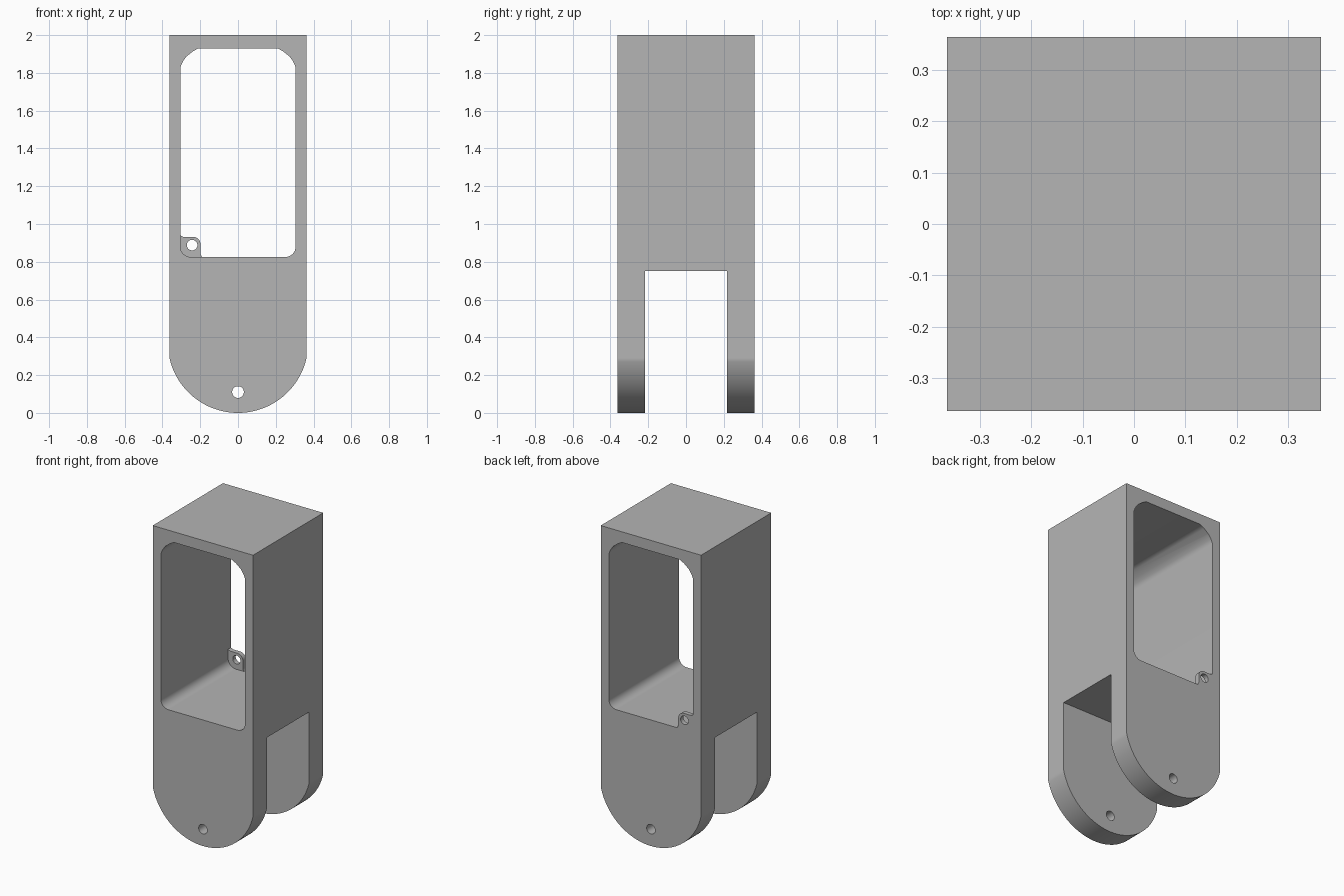
import bpy, bmesh
from math import sin, cos, pi, asin, radians

cube = bpy.data.objects.get("Cube")
if cube:
    bpy.data.objects.remove(cube, do_unlink=True)

grey = bpy.data.materials.new("plain grey")
grey.use_nodes = True
colour = (0.46, 0.46, 0.46, 1)
grey.diffuse_color = colour
grey.node_tree.nodes["Principled BSDF"].inputs["Base Color"].default_value = colour

HALF = 0.363       # half width and half depth
R_FOOT = 0.372     # radius of the rounded lugs
IN_X, IN_LOW, IN_TOP = 0.305, 0.825, 1.93   # window limits


def arc(cx, cz, r, start, end, n):
    return [(cx + r * cos(start + (end - start) * i / n),
             cz + r * sin(start + (end - start) * i / n)) for i in range(n + 1)]


def prism(name, outline, y0, y1):
    """Extrude an x-z outline from y0 to y1."""
    bm = bmesh.new()
    face = bm.faces.new([bm.verts.new((x, y0, z)) for x, z in outline])
    top = bmesh.ops.extrude_face_region(bm, geom=[face])["geom"]
    bmesh.ops.translate(bm, vec=(0, y1 - y0, 0),
                        verts=[v for v in top if isinstance(v, bmesh.types.BMVert)])
    bmesh.ops.recalc_face_normals(bm, faces=bm.faces)
    mesh = bpy.data.meshes.new(name)
    bm.to_mesh(mesh)
    bm.free()
    mesh.materials.append(grey)
    obj = bpy.data.objects.new(name, mesh)
    bpy.context.collection.objects.link(obj)
    return obj


def cut(obj, *cutters):
    """Subtract the cutters and remove them."""
    for c in cutters:
        c.hide_render = True
        mod = obj.modifiers.new("cut", "BOOLEAN")
        mod.operation, mod.solver, mod.object = "DIFFERENCE", "EXACT", c
    bpy.context.view_layer.update()
    deps = bpy.context.evaluated_depsgraph_get()
    mesh = bpy.data.meshes.new_from_object(obj.evaluated_get(deps))
    obj.modifiers.clear()
    obj.data = mesh
    for c in cutters:
        bpy.data.objects.remove(c, do_unlink=True)


def finish(obj):
    bpy.ops.object.select_all(action="DESELECT")
    obj.select_set(True)
    bpy.context.view_layer.objects.active = obj
    bpy.ops.object.shade_smooth_by_angle(angle=radians(32))
    mod = obj.modifiers.new("flat sides", "WEIGHTED_NORMAL")
    mod.keep_sharp = True


# Housing outline with a rounded foot
spread = asin(HALF / R_FOOT)
foot = arc(0, R_FOOT, R_FOOT, -pi / 2 - spread, -pi / 2 + spread, 48)
housing = prism("housing", foot + [(HALF, 2), (-HALF, 2)], -HALF, HALF)

# Through window with soft lower corners and bevelled upper corners
r = 0.055
low_right = arc(IN_X - r, IN_LOW + r, r, -pi / 2, 0, 8)
low_left = [(-x, z) for x, z in reversed(low_right)]
top_right = [(IN_X, 1.83), (0.292, 1.86), (0.275, 1.885), (0.24, 1.913), (0.21, IN_TOP)]
top_left = [(-x, z) for x, z in reversed(top_right)]
window = prism("window_cutter", low_right + top_right + top_left + low_left, -0.5, 0.5)

# Slot between the lugs and the pivot hole through both
slot = prism("slot_cutter", [(-0.5, -0.1), (0.5, -0.1), (0.5, 0.752), (-0.5, 0.752)],
             -0.218, 0.218)
pivot = prism("pivot_cutter", arc(0, 0.11, 0.031, 0, 2 * pi, 32)[:-1], -0.5, 0.5)
cut(housing, window, slot, pivot)
finish(housing)

# Small screw tab in the rear lower corner of the window
tab_edge = [(-0.19, IN_LOW), (-0.198, 0.84)]
tab_edge += arc(-0.238, 0.892, 0.04, 0, pi / 2, 8)
tab_edge += [(-0.29, 0.932), (-IN_X, 0.94)]
tab = prism("screw_tab", low_left + tab_edge, HALF - 0.03, HALF)
screw = prism("screw_cutter", arc(-0.243, 0.888, 0.028, 0, 2 * pi, 32)[:-1], 0.2, 0.5)
cut(tab, screw)
finish(tab)
